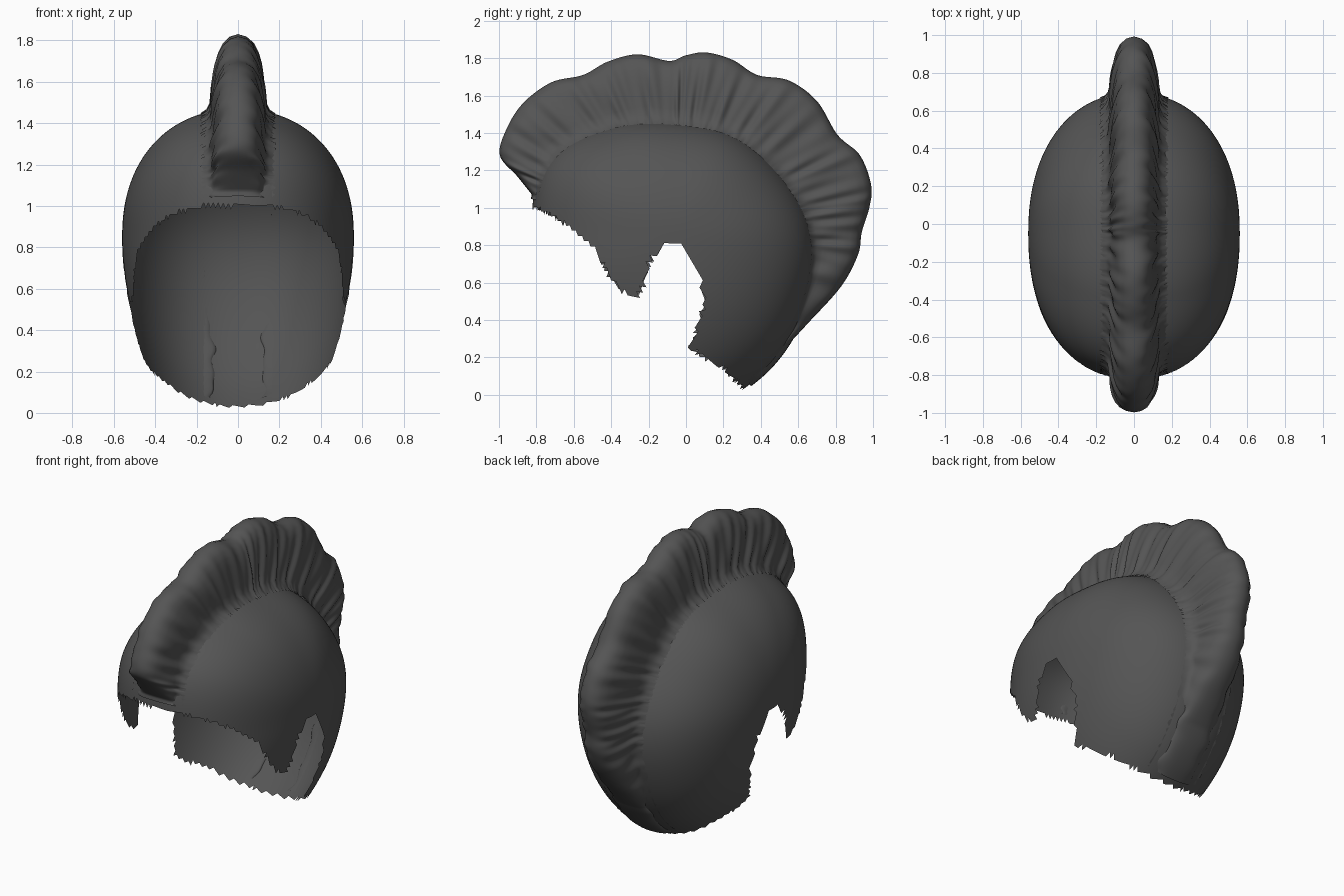
import bpy, bmesh, math, random
from mathutils import Vector
from mathutils.geometry import interpolate_bezier

if "Cube" in bpy.data.objects:
    bpy.data.objects.remove(bpy.data.objects["Cube"])

random.seed(4)
CY, CZ, W, N = -0.05, 0.85, 0.56, 2.2   # head centre (y, z), half width, roundness

# Head midline radius every 30 degrees around the x axis, from the back (+y) over the top
HEAD_R = [0.735, 0.655, 0.625, 0.61, 0.685, 0.80, 0.78, 0.85, 0.90, 0.95, 0.875, 0.79]

# Side-view hairline, front to nape, closed by a large loop around the head
HAIRLINE = [(-2, 1.03), (-0.8, 1.0), (-0.7, 0.95), (-0.6, 0.88), (-0.5, 0.8), (-0.42, 0.65),
            (-0.35, 0.56), (-0.27, 0.52), (-0.23, 0.57), (-0.2, 0.7), (-0.13, 0.79),
            (-0.07, 0.81), (0, 0.78), (0.07, 0.67), (0.1, 0.5), (0.06, 0.36), (0.02, 0.25),
            (0.1, 0.2), (0.2, 0.14), (0.32, 0.02), (2, -0.3), (2, 3), (-2, 3)]

# Side-view outer edge of the crest, forehead to nape
CREST = [(-0.8, 1.04), (-0.9, 1.165), (-0.995, 1.28), (-0.96, 1.42), (-0.87, 1.56), (-0.72, 1.67),
         (-0.55, 1.71), (-0.42, 1.78), (-0.26, 1.82), (-0.09, 1.785), (0.0, 1.815),
         (0.11, 1.83), (0.25, 1.79), (0.38, 1.71), (0.55, 1.68), (0.7, 1.57), (0.81, 1.39),
         (0.93, 1.28), (0.99, 1.12), (0.98, 1.0), (0.94, 0.87), (0.92, 0.75), (0.83, 0.58),
         (0.65, 0.38), (0.5, 0.22), (0.34, 0.06)]

# Crest half cross-section: half width, height fraction
SECTION = [(0.175, 0), (0.15, 0.05), (0.132, 0.13), (0.124, 0.25), (0.12, 0.38), (0.113, 0.52),
           (0.104, 0.66), (0.09, 0.79), (0.07, 0.9), (0.04, 0.97), (0, 1)]


def catmull(a, b, c, d, t):
    return b + 0.5 * t * (c - a + t * (2 * a - 5 * b + 4 * c - d + t * (3 * (b - c) + d - a)))


def head_radius(angle):
    u = (math.degrees(angle) % 360) / 30
    i = int(u)
    return catmull(*[HEAD_R[(i + k) % 12] for k in (-1, 0, 1, 2)], u - i)


def inside(y, z, poly):
    hit = False
    for (y1, z1), (y2, z2) in zip(poly, poly[1:] + poly[:1]):
        if (z1 > z) != (z2 > z) and y < y1 + (z - z1) * (y2 - y1) / (z2 - z1):
            hit = not hit
    return hit


def finish(bm, name, mat):
    bmesh.ops.recalc_face_normals(bm, faces=bm.faces)
    mesh = bpy.data.meshes.new(name)
    bm.to_mesh(mesh)
    bm.free()
    for p in mesh.polygons:
        p.use_smooth = True
    mesh.materials.append(mat)
    obj = bpy.data.objects.new(name, mesh)
    bpy.context.collection.objects.link(obj)
    return obj


dark = bpy.data.materials.new("dark_hair")
dark.diffuse_color = (0.09, 0.09, 0.09, 1)
dark.use_nodes = True
dark.node_tree.nodes["Principled BSDF"].inputs["Base Color"].default_value = dark.diffuse_color

# Scalp: sphere moulded to the head, trimmed to a ragged hairline
bm = bmesh.new()
bmesh.ops.create_icosphere(bm, subdivisions=6, radius=1)
for v in bm.verts:
    a = math.atan2(v.co.z, v.co.y)
    r = head_radius(a) * math.hypot(v.co.y, v.co.z) ** (2 / N)
    x = math.copysign(W * abs(v.co.x) ** (2 / N), v.co.x)
    v.co = (x, CY + r * math.cos(a), CZ + r * math.sin(a))
trim = []
for f in bm.faces:
    c = f.calc_center_median()
    if not inside(c.y, c.z, HAIRLINE):
        trim.append(f)
bmesh.ops.delete(bm, geom=trim, context='FACES')
finish(bm, "scalp_hair", dark)

# Crest: cross-sections fanned radially along the midline, with strand ripples
bm = bmesh.new()
STEPS = 12
path = []
for i in range(len(CREST) - 1):
    q = [Vector(CREST[min(max(i + k, 0), len(CREST) - 1)]) for k in (-1, 0, 1, 2)]
    path += [catmull(*q, s / STEPS) for s in range(STEPS)]
path.append(Vector(CREST[-1]))
full = [(-x, h) for x, h in SECTION] + SECTION[-2::-1]
rows = []
for i, p in enumerate(path):
    dy, dz = p.x - CY, p.y - CZ
    a = math.atan2(dz, dy)
    R = head_radius(a)
    base = R * (1 - (0.175 / W) ** N) ** (1 / N) + 0.003
    top = max(math.hypot(dy, dz), R + 0.012)
    row = []
    for x, h in full:
        side = 1.7 if x > 0 else 0
        ripple = (0.05 * math.sin(i * 0.55 + 2.2 * h + side) +
                  0.035 * math.sin(i * 0.93 - 1.5 * h + 2 * side) +
                  0.03 * math.sin(i * 0.21 + 4 * h + side))
        k = 1 + ripple * min(1, h * 5)
        if h == 0:
            k += random.uniform(-0.07, 0.05)
        r = base + h * (top - base)
        row.append(bm.verts.new((x * k, CY + r * math.cos(a), CZ + r * math.sin(a))))
    rows.append(row)
for r0, r1 in zip(rows, rows[1:]):
    for j in range(len(full) - 1):
        bm.faces.new((r0[j], r0[j + 1], r1[j + 1], r1[j]))
finish(bm, "mohawk_crest", dark)
